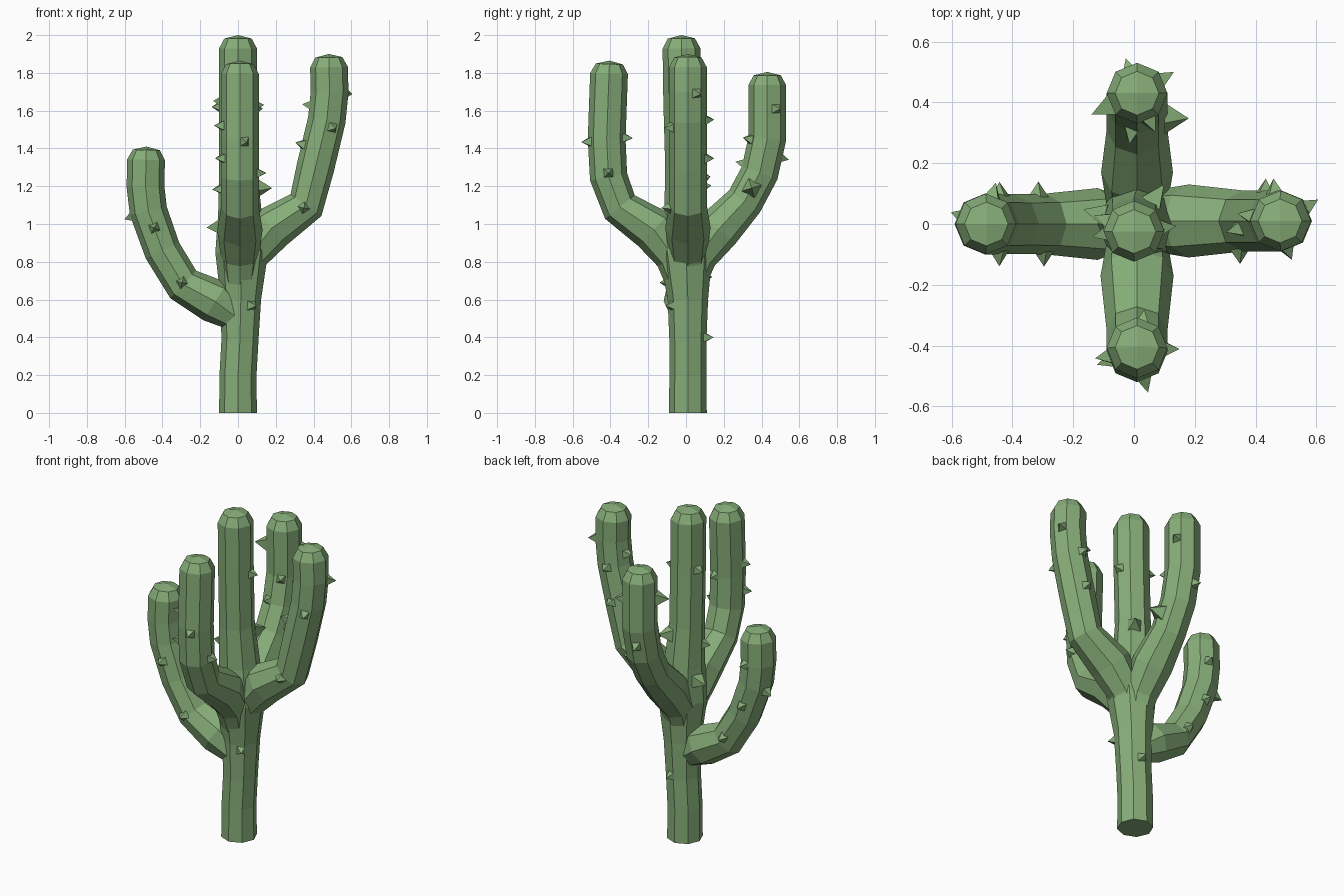
import bpy, bmesh
from math import cos, sin, radians, tau
from mathutils import Vector

if "Cube" in bpy.data.objects:
    bpy.data.objects.remove(bpy.data.objects["Cube"])

green = bpy.data.materials.new("cactus_green")
green.diffuse_color = (0.24, 0.42, 0.19, 1)
green.use_nodes = True
green.node_tree.nodes["Principled BSDF"].inputs["Base Color"].default_value = green.diffuse_color


def make_object(name, bm):
    bmesh.ops.recalc_face_normals(bm, faces=bm.faces)
    mesh = bpy.data.meshes.new(name)
    bm.to_mesh(mesh)
    bm.free()
    mesh.materials.append(green)
    ob = bpy.data.objects.new(name, mesh)
    bpy.context.collection.objects.link(ob)
    return ob


def tangent(pts, i):
    a = (pts[i] - pts[max(i - 1, 0)]).normalized()
    b = (pts[min(i + 1, len(pts) - 1)] - pts[i]).normalized()
    return (a + b).normalized()


def tube(name, path, side):
    """Eight-sided tube along (x, y, z, radius) points with a domed tip."""
    pts = [Vector(p[:3]) for p in path]
    rings = [(p, tangent(pts, i), path[i][3]) for i, p in enumerate(pts)]
    tip, d = pts[-1], rings[-1][1]
    r = path[-1][3]
    rings[-1] = (tip - d * 0.07, d, r)
    rings.append((tip - d * 0.018, d, r * 0.72))
    bm = bmesh.new()
    loops = []
    for c, t, rad in rings:
        u = (side - t * side.dot(t)).normalized()
        v = t.cross(u)
        loops.append([bm.verts.new(c + (u * cos(tau * k / 8) + v * sin(tau * k / 8)) * rad)
                      for k in range(8)])
    for a, b in zip(loops, loops[1:]):
        for k in range(8):
            bm.faces.new((a[k], a[(k + 1) % 8], b[(k + 1) % 8], b[k]))
    bm.faces.new(loops[0])
    apex = bm.verts.new(tip)
    top = loops[-1]
    for k in range(0, 8, 2):
        bm.faces.new((top[k], top[k + 1], top[(k + 2) % 8], apex))
    return make_object(name, bm)


def arm_x(y, prof):
    return [(a, y, z, r) for a, z, r in prof]


def arm_y(x, prof):
    return [(x, a, z, r) for a, z, r in prof]


X, Y = Vector((1, 0, 0)), Vector((0, 1, 0))

# Centre lines of the trunk and the four arms
paths = {
    "trunk": [(0, .01, 0, .1), (0, .01, .2, .098), (.01, .01, .38, .098), (.015, .01, .6, .107),
              (.02, 0, .85, .14), (.01, 0, 1.06, .115), (0, -.01, 1.3, .1), (0, -.02, 1.65, .1),
              (0, -.025, 2.0, .1)],
    "left_arm": arm_x(0, [(0, .5, .075), (-.12, .59, .118), (-.29, .68, .1), (-.40, .86, .098),
                          (-.475, 1.07, .1), (-.49, 1.2, .1), (-.485, 1.41, .1)]),
    "right_arm": arm_x(.01, [(0, .6, .07), (.06, .83, .1), (.18, .98, .12), (.36, 1.1, .1),
                             (.41, 1.3, .1), (.47, 1.55, .1), (.485, 1.7, .1), (.48, 1.9, .1)]),
    "front_arm": arm_y(.01, [(0, .6, .07), (-.06, .82, .1), (-.17, .97, .12), (-.35, 1.09, .1),
                             (-.41, 1.25, .1), (-.42, 1.45, .1), (-.405, 1.865, .1)]),
    "back_arm": arm_y(.01, [(0, .6, .07), (.06, .82, .1), (.17, .97, .118), (.31, 1.12, .1),
                            (.39, 1.27, .1), (.43, 1.45, .1), (.43, 1.805, .1)]),
}

# Fuse the arms into the trunk
body = tube("cactus_body", paths["trunk"], Y)
for name, path in paths.items():
    if name == "trunk":
        continue
    arm = tube(name, path, Y if name in ("left_arm", "right_arm") else X)
    mod = body.modifiers.new(name, 'BOOLEAN')
    mod.operation, mod.solver, mod.object = 'UNION', 'EXACT', arm
    bpy.context.view_layer.objects.active = body
    bpy.ops.object.modifier_apply(modifier=mod.name)
    bpy.data.objects.remove(arm)

# Spines: (height, compass angle, scale) on each limb
spines = {
    "trunk": [(.57, -55, 1), (.40, 80, 1), (.99, 165, 1.5), (1.63, 5, 1), (1.65, 160, 1),
              (1.24, 55, 1.5), (1.19, 195, 1)],
    "left_arm": [(1.07, 165, 1), (.98, -90, 1), (.69, -90, 1), (1.2, 75, 1), (.95, 95, 1),
                 (.72, 90, 1)],
    "right_arm": [(1.70, 30, 1), (1.62, 170, 1), (1.40, 195, 1), (1.52, -65, 1),
                  (1.09, -85, 1), (1.55, 95, 1), (1.35, 85, 1)],
    "front_arm": [(1.44, -75, 1), (1.46, 80, 1), (1.27, 0, 1), (1.52, 190, 1), (1.35, 200, 1)],
    "back_arm": [(1.61, 30, 1), (1.19, 0, 1.6), (1.37, 105, 1), (1.43, -65, 1),
                 (1.30, -100, 1), (1.62, 205, 1.5)],
}
bm = bmesh.new()
for limb, items in spines.items():
    path = paths[limb]
    for z, ang, s in items:
        i = next(k for k in range(len(path) - 1) if path[k + 1][2] >= z)
        a, b = Vector(path[i]), Vector(path[i + 1])
        p = a.lerp(b, (z - a.z) / (b.z - a.z))
        t = (b - a).xyz.normalized()
        d = Vector((cos(radians(ang)), sin(radians(ang)), 0))
        d = (d - t * d.dot(t)).normalized()
        w = t.cross(d)
        c = p.xyz + d * p.w * 0.9
        base = [bm.verts.new(c + (t * m + w * n) * 0.024 * s)
                for m, n in ((1, 1), (1, -1), (-1, -1), (-1, 1))]
        point = bm.verts.new(c + d * 0.05 * s)
        bm.faces.new(base)
        for k in range(4):
            bm.faces.new((base[k], base[(k + 1) % 4], point))
make_object("spines", bm)
